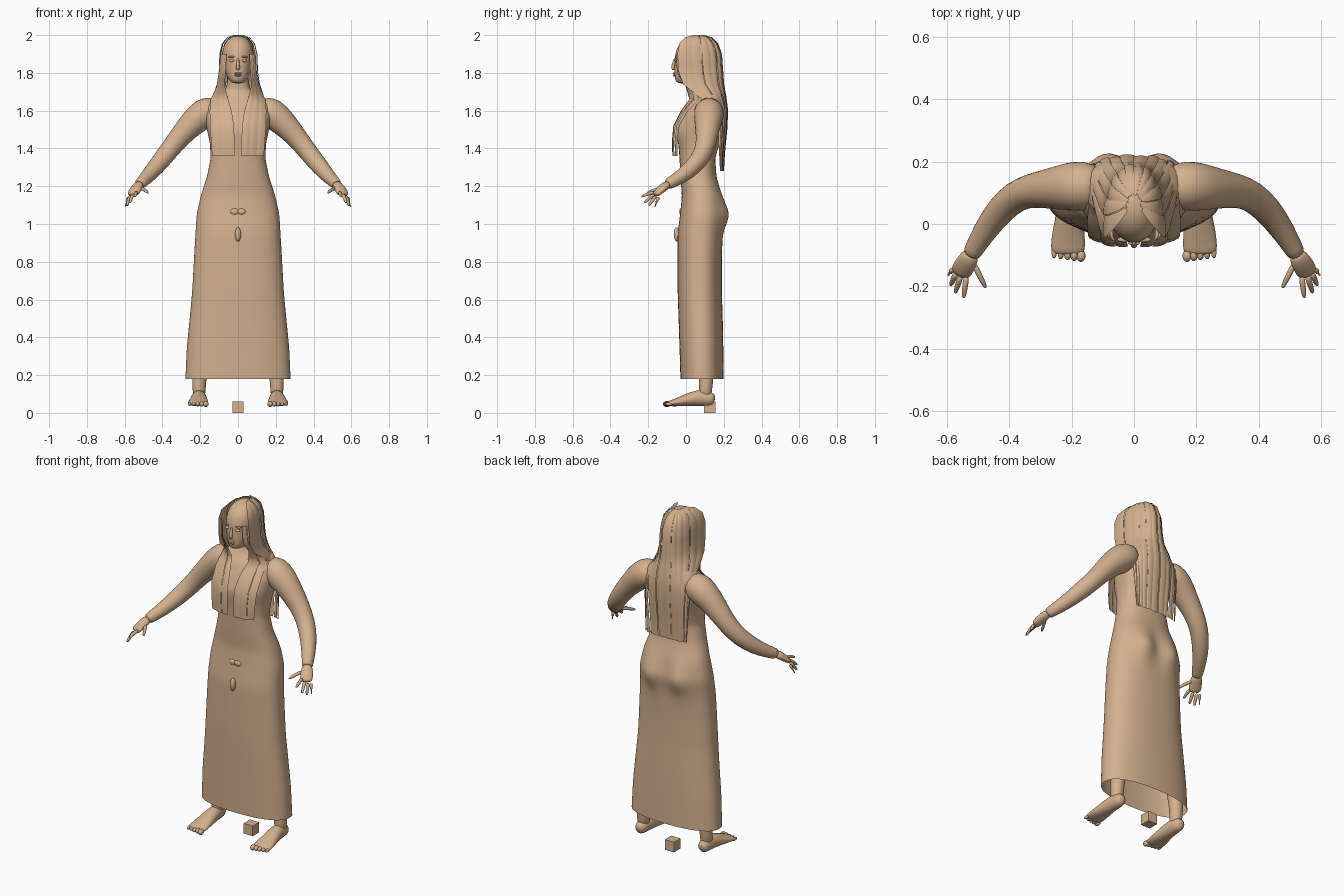
import bpy, bmesh
from math import sin, cos, pi, radians, exp, copysign
from mathutils import Vector

old = bpy.data.objects.get("Cube")
if old:
    bpy.data.objects.remove(old, do_unlink=True)

TAN = (0.66, 0.44, 0.275, 1)
clay = bpy.data.materials.new("warm tan")
clay.use_nodes = True
clay.diffuse_color = TAN
clay.node_tree.nodes["Principled BSDF"].inputs["Base Color"].default_value = TAN


def finish(name, bm, smooth=True, subdiv=0):
    """Turn a bmesh into a named, coloured object."""
    bmesh.ops.recalc_face_normals(bm, faces=bm.faces)
    mesh = bpy.data.meshes.new(name)
    bm.to_mesh(mesh)
    bm.free()
    mesh.materials.append(clay)
    mesh.polygons.foreach_set("use_smooth", [smooth] * len(mesh.polygons))
    obj = bpy.data.objects.new(name, mesh)
    bpy.context.collection.objects.link(obj)
    if subdiv:
        mod = obj.modifiers.new("Subdivision", "SUBSURF")
        mod.levels = mod.render_levels = subdiv
    return obj


def skin(bm, rings, closed=True, cap_start=True, cap_end=True):
    """Bridge a row of equal cross-sections with quads."""
    rows = [[bm.verts.new(p) for p in ring] for ring in rings]
    count = len(rows[0])
    for low, high in zip(rows, rows[1:]):
        for i in range(count if closed else count - 1):
            j = (i + 1) % count
            bm.faces.new((low[i], low[j], high[j], high[i]))
    if closed and cap_start:
        bm.faces.new(rows[0])
    if closed and cap_end:
        bm.faces.new(rows[-1])


def power(v, e):
    return copysign(abs(v) ** e, v)


def oval(z, half, front, back, sides=32, e=0.85):
    """Level cross-section from its half width and front and back limits."""
    mid, deep = (front + back) / 2, (back - front) / 2
    angles = [2 * pi * i / sides for i in range(sides)]
    return [Vector((half * power(cos(a), e), mid + deep * power(sin(a), e), z)) for a in angles]


def refine(rows, steps):
    """Insert evenly spaced rows between profile rows."""
    out = []
    for a, b in zip(rows, rows[1:]):
        out += [tuple(p + (q - p) * s / steps for p, q in zip(a, b)) for s in range(steps)]
    return out + [rows[-1]]


def tube(bm, path, sides=14):
    """Limb along points given as x, y, z, side radius, other radius."""
    pts = [Vector(p[:3]) for p in path]
    rings = []
    for i, (c, p) in enumerate(zip(pts, path)):
        d = (pts[min(i + 1, len(pts) - 1)] - pts[max(i - 1, 0)]).normalized()
        ref = Vector((0, 0, 1)) if abs(d.z) < 0.9 else Vector((0, 1, 0))
        u = d.cross(ref).normalized()
        v = u.cross(d)
        ring = [2 * pi * k / sides for k in range(sides)]
        rings.append([c + u * p[3] * cos(a) + v * p[-1] * sin(a) for a in ring])
    skin(bm, rings)


def ball(name, centre, size):
    bm = bmesh.new()
    bmesh.ops.create_uvsphere(bm, u_segments=14, v_segments=8, radius=1)
    bmesh.ops.scale(bm, vec=size, verts=bm.verts)
    bmesh.ops.translate(bm, vec=centre, verts=bm.verts)
    return finish(name, bm)


def flip(rows, s):
    return [(s * r[0], *r[1:]) for r in rows]


# Gown, torso and neck: height, half width, front, back
BODY = [(0.18, 0.28, -0.03, 0.2), (0.35, 0.272, -0.035, 0.198), (0.5, 0.257, -0.04, 0.195),
        (0.65, 0.243, -0.045, 0.19), (0.8, 0.235, -0.045, 0.19), (0.95, 0.226, -0.045, 0.195),
        (1.05, 0.22, -0.032, 0.205), (1.15, 0.198, -0.022, 0.192), (1.25, 0.165, -0.03, 0.162),
        (1.35, 0.145, -0.035, 0.155), (1.43, 0.15, -0.04, 0.18), (1.5, 0.165, -0.04, 0.2),
        (1.57, 0.178, -0.022, 0.21), (1.63, 0.17, 0.005, 0.207), (1.68, 0.125, 0.045, 0.195),
        (1.71, 0.065, 0.06, 0.175), (1.8, 0.05, 0.05, 0.15)]
rings = [oval(*row) for row in refine(BODY, 3)]
for p in (p for ring in rings for p in ring):
    x, z = abs(p.x), p.z
    if p.y > 0.1:
        p.y += 0.036 * exp(-((x - 0.09) / 0.055) ** 2 - ((z - 1.05) / 0.08) ** 2)
        p.y -= 0.012 * exp(-(x / 0.025) ** 2 - ((z - 1.06) / 0.1) ** 2)
    else:
        p.y -= 0.025 * exp(-((x - 0.08) / 0.05) ** 2 - ((z - 1.49) / 0.06) ** 2)
bm = bmesh.new()
skin(bm, rings, cap_start=False)
finish("gown_and_torso", bm, subdiv=1)

# Small raised details on the gown front
ball("front_bead", (0, -0.048, 0.945), (0.016, 0.017, 0.038))
for s in (1, -1):
    ball("belly_bump", (s * 0.018, -0.024, 1.065), (0.025, 0.012, 0.018))

# Head: height, half width, front, back
HEAD = [(1.742, 0.03, -0.045, 0.02), (1.765, 0.05, -0.06, 0.08), (1.8, 0.068, -0.062, 0.13),
        (1.86, 0.082, -0.061, 0.17), (1.91, 0.085, -0.058, 0.175), (1.95, 0.075, -0.04, 0.16),
        (1.982, 0.05, -0.005, 0.125), (1.997, 0.02, 0.04, 0.085)]
bm = bmesh.new()
skin(bm, [oval(*row, sides=24, e=0.95) for row in HEAD])
finish("head", bm, subdiv=1)

# Face
bm = bmesh.new()
tube(bm, [(0, -0.058, 1.88, 0.006), (0, -0.066, 1.85, 0.009), (0, -0.07, 1.825, 0.012),
          (0, -0.062, 1.815, 0.009)], sides=8)
finish("nose", bm, subdiv=1)
for z in (1.787, 1.797):
    ball("lip", (0, -0.06, z), (0.02, 0.009, 0.006))
for s in (1, -1):
    ball("eye", (s * 0.034, -0.051, 1.865), (0.014, 0.009, 0.008))
    ball("brow", (s * 0.034, -0.05, 1.885), (0.02, 0.008, 0.004))

# Back hair, split into overlapping locks: height, half width, side front, back
HAIR = [(2.0, 0.02, 0.04, 0.09), (1.988, 0.055, -0.005, 0.132), (1.955, 0.083, -0.035, 0.165),
        (1.9, 0.096, -0.046, 0.185), (1.8, 0.1, -0.038, 0.192), (1.74, 0.11, -0.015, 0.196),
        (1.68, 0.13, 0.06, 0.207), (1.6, 0.142, 0.15, 0.217), (1.5, 0.14, 0.17, 0.212),
        (1.38, 0.135, 0.175, 0.2), (1.28, 0.13, 0.18, 0.194)]
LOCKS, CUTS = 12, 4
for n in range(LOCKS):
    lift = 0.004 * (n % 2)
    sheet = []
    for z, half, front, back in refine(HAIR, 2):
        row = []
        for k in range(CUTS + 1):
            t = pi * ((n + k / CUTS) / LOCKS - 0.5)
            out = lift + 0.003 * sin(pi * k / CUTS)
            row.append(((half + out) * power(sin(t), 0.85),
                        front + (back + out - front) * power(cos(t), 0.85), z))
        sheet.append(row)
    bm = bmesh.new()
    skin(bm, sheet, closed=False)
    finish("back_hair_lock", bm)

# Front hair: height, inner x, outer x, inner y, outer y
FRINGE = [(1.9, 0.06, 0.093, -0.052, -0.02), (1.8, 0.066, 0.1, -0.045, -0.01),
          (1.73, 0.07, 0.112, 0.0, 0.03), (1.66, 0.052, 0.145, 0.02, 0.07),
          (1.6, 0.034, 0.15, -0.025, 0.01), (1.52, 0.021, 0.148, -0.065, -0.035),
          (1.44, 0.019, 0.143, -0.072, -0.045), (1.36, 0.019, 0.137, -0.07, -0.045)]
for s in (1, -1):
    for n in range(3):
        sheet = []
        for z, x0, x1, y0, y1 in refine(FRINGE, 2):
            row = []
            for k in range(4):
                f = (n + k / 3) / 3
                bulge = 0.003 * sin(pi * k / 3) + 0.003 * (n % 2)
                row.append((s * (x0 + (x1 - x0) * f), y0 + (y1 - y0) * f * f - bulge, z))
            sheet.append(row)
        bm = bmesh.new()
        skin(bm, sheet, closed=False)
        finish("front_hair_lock", bm)

# Limbs, built once and mirrored
ARM = [(0.1, 0.12, 1.615, 0.06), (0.16, 0.122, 1.597, 0.084), (0.21, 0.12, 1.565, 0.08),
       (0.27, 0.113, 1.505, 0.066), (0.33, 0.108, 1.435, 0.056), (0.38, 0.09, 1.37, 0.052),
       (0.43, 0.045, 1.308, 0.048), (0.48, -0.025, 1.25, 0.039), (0.515, -0.085, 1.217, 0.031),
       (0.523, -0.1, 1.208, 0.03)]
PALM = [(0.518, -0.09, 1.214, 0.027, 0.024), (0.535, -0.12, 1.195, 0.034, 0.022),
        (0.552, -0.148, 1.168, 0.036, 0.018), (0.56, -0.165, 1.152, 0.03, 0.014)]
KNUCKLES = [(0.537, -0.165, 1.168), (0.555, -0.165, 1.158),
            (0.57, -0.157, 1.15), (0.578, -0.143, 1.145)]
TIPS = [(0.546, -0.237, 1.145), (0.573, -0.221, 1.112), (0.588, -0.197, 1.096), (0.597, -0.165, 1.09)]
LEG = [(0.12, 0.09, 0.9, 0.085), (0.16, 0.095, 0.5, 0.058), (0.19, 0.11, 0.33, 0.05),
       (0.204, 0.108, 0.2, 0.04), (0.206, 0.105, 0.14, 0.036), (0.206, 0.1, 0.07, 0.034)]
FOOT = [(0.206, 0.153, 0.068, 0.02, 0.022), (0.206, 0.135, 0.073, 0.034, 0.037),
        (0.206, 0.085, 0.082, 0.038, 0.046), (0.207, 0.03, 0.074, 0.044, 0.039),
        (0.21, -0.03, 0.06, 0.054, 0.026), (0.212, -0.075, 0.051, 0.057, 0.017),
        (0.212, -0.1, 0.048, 0.053, 0.013)]
for s, side in ((1, "left"), (-1, "right")):
    for part, path in (("arm", ARM), ("palm", PALM), ("leg", LEG), ("foot", FOOT)):
        bm = bmesh.new()
        tube(bm, flip(path, s))
        finish(f"{side}_{part}", bm, subdiv=1)
    # Fingers and thumb
    bm = bmesh.new()
    digits = list(zip(KNUCKLES, TIPS)) + [((0.515, -0.125, 1.19), (0.475, -0.205, 1.165))]
    for a, b in digits:
        a, b = Vector(a), Vector(b)
        mid = a.lerp(b, 0.5) + Vector((0, 0, 0.004))
        tube(bm, flip([(*a, 0.011), (*mid, 0.01), (*a.lerp(b, 0.9), 0.008), (*b, 0.004)], s), sides=8)
    finish(f"{side}_fingers", bm, subdiv=1)
    # Toes
    for i in range(5):
        big = 0.016 - 0.0016 * i
        ball(f"{side}_toe", (s * (0.17 + 0.0215 * i), -0.102 + 0.003 * i, 0.047), (big * 0.9, 0.02, big))

# Small block on the ground between the feet
bm = bmesh.new()
bmesh.ops.create_cube(bm, size=0.06)
bmesh.ops.translate(bm, vec=(0, 0.125, 0.03), verts=bm.verts)
finish("ground_block", bm, smooth=False)
